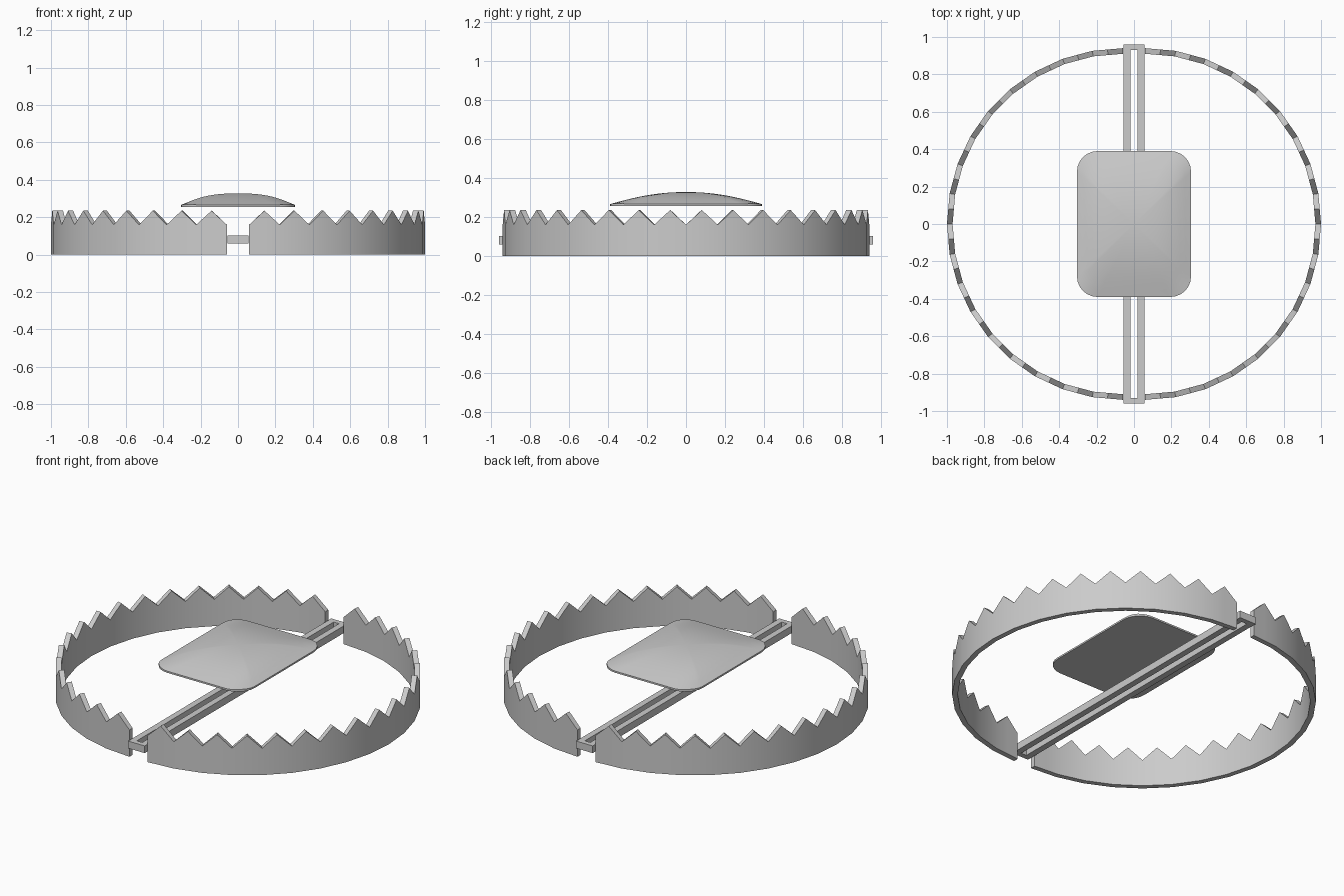
import bpy, bmesh
from math import sin, cos, pi

if "Cube" in bpy.data.objects:
    bpy.data.objects.remove(bpy.data.objects["Cube"])


def make(name, bm, smooth=None):
    bmesh.ops.recalc_face_normals(bm, faces=bm.faces)
    me = bpy.data.meshes.new(name)
    bm.to_mesh(me)
    bm.free()
    ob = bpy.data.objects.new(name, me)
    bpy.context.collection.objects.link(ob)
    if smooth:
        bpy.context.view_layer.objects.active = ob
        ob.select_set(True)
        bpy.ops.object.shade_smooth_by_angle(angle=smooth)
        ob.select_set(False)
    return ob


# Toothed jaws: half rings, one tooth per arc segment
def jaw(name, side, teeth=18, r_out=0.94, r_in=0.91, gap=0.06):
    bm = bmesh.new()

    def column(a, top, k=1.0):
        pts = [(r_out, 0), (r_out, top), (r_in, top), (r_in, 0)]
        return [bm.verts.new((side * (gap + r * k * cos(a)), r * k * sin(a), z))
                for r, z in pts]

    step = pi / teeth
    cols = []
    for i in range(2 * teeth + 1):
        a = -pi / 2 + i * step / 2
        tip = i % 2
        cols.append(column(a, 0.235 if tip else 0.16, cos(step / 2) if tip else 1))
    for p, q in zip(cols, cols[1:]):
        for j in range(4):
            k = (j + 1) % 4
            bm.faces.new((p[j], p[k], q[k], q[j]))
    bm.faces.new(cols[0])
    bm.faces.new(cols[-1])
    make(name, bm, 0.5)


jaw("right_jaw", 1)
jaw("left_jaw", -1)


# Slotted base bar: rectangular frame
def base_bar():
    bm = bmesh.new()
    loops = []
    for x, y, z in ((0.055, 0.96, 0.06), (0.055, 0.96, 0.103),
                    (0.018, 0.93, 0.103), (0.018, 0.93, 0.06)):
        loops.append([bm.verts.new((sx * x, sy * y, z))
                      for sx, sy in ((1, 1), (-1, 1), (-1, -1), (1, -1))])
    for i in range(4):
        a, b = loops[i], loops[(i + 1) % 4]
        for j in range(4):
            k = (j + 1) % 4
            bm.faces.new((a[j], a[k], b[k], b[j]))
    make("base_bar", bm)


base_bar()


# Domed trigger plate: nested rounded rectangles
def trigger_plate(w=0.305, l=0.39, r=0.11, rings=10):
    bm = bmesh.new()
    outline = []
    for q, (sx, sy) in enumerate(((1, 1), (-1, 1), (-1, -1), (1, -1))):
        for i in range(7):
            a = (q + i / 6) * pi / 2
            outline.append((sx * (w - r) + r * cos(a), sy * (l - r) + r * sin(a)))

    def height(x, y):
        return 0.266 + 0.062 * (1 - (y / l) ** 2) * (1 - abs(x / w) ** 4)

    loops = [[bm.verts.new((x, y, 0.256)) for x, y in outline]]
    for n in range(rings):
        s = 1 - n / rings
        loops.append([bm.verts.new((x * s, y * s, height(x * s, y * s)))
                      for x, y in outline])
    count = len(outline)
    for a, b in zip(loops, loops[1:]):
        for j in range(count):
            k = (j + 1) % count
            bm.faces.new((a[j], a[k], b[k], b[j]))
    centre = bm.verts.new((0, 0, height(0, 0)))
    for j in range(count):
        bm.faces.new((loops[-1][j], loops[-1][(j + 1) % count], centre))
    bm.faces.new(loops[0])
    make("trigger_plate", bm, 0.6)


trigger_plate()
